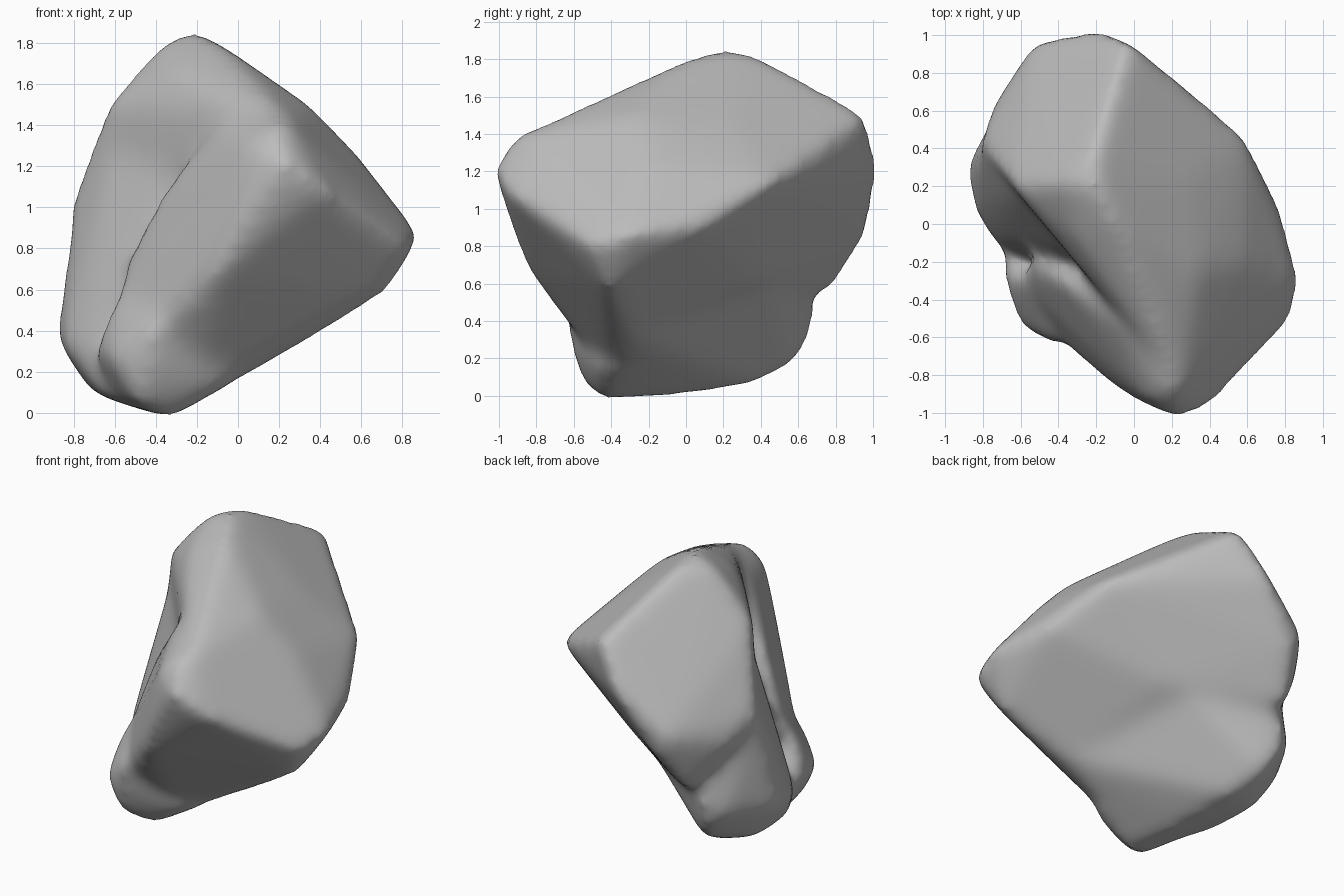
import bpy
import bmesh

cube = bpy.data.objects.get("Cube")
if cube:
    bpy.data.objects.remove(cube, do_unlink=True)

stone = bpy.data.materials.new("grey stone")
stone.use_nodes = True
colour = (0.5, 0.5, 0.5, 1)
stone.diffuse_color = colour
stone.node_tree.nodes["Principled BSDF"].inputs["Base Color"].default_value = colour


def add_chunk(bm, corners):
    """Add the convex block spanned by a few corner points."""
    verts = [bm.verts.new(c) for c in corners]
    hull = bmesh.ops.convex_hull(bm, input=verts)
    spare = {v for v in hull["geom_interior"] + hull["geom_unused"]
             if isinstance(v, bmesh.types.BMVert)}
    bmesh.ops.delete(bm, geom=list(spare), context="VERTS")


bm = bmesh.new()

# Upper block: ridge, left wall, sloping top down to the nose, underside
add_chunk(bm, [
    (-.2, .2, 1.87), (-.37, .22, 1.81), (-.1, 0, 1.81), (-.2, .42, 1.82),
    (-.03, .98, 1.51), (-.54, .96, .97), (-.2, 1.04, 1.2), (-.45, .96, .84),
    (-.77, .6, .86), (-.83, .42, 1), (-.65, .2, 1.5), (-.3, -.1, 1.67),
    (-.09, -.44, 1.52), (.15, -.42, 1.58), (.35, -.25, 1.5), (.58, -.2, 1.26),
    (.3, .25, 1.46), (.89, -.3, .86), (.84, -.52, .8), (.78, .1, .9),
    (.61, .46, 1.14), (.72, -.42, .57), (.25, -.87, 1.41), (.42, -.95, 1.1),
    (.3, -.3, .32), (-.2, 0, .3), (.1, .4, .62), (-.56, .79, .56)])

# Lower back bulge, rising into the left wall
add_chunk(bm, [
    (-.89, .3, .36), (-.85, .06, .32), (-.73, .6, .38), (-.62, .68, .32),
    (-.6, .7, .46), (-.55, .6, .17), (-.72, .28, .1), (-.45, .36, .06),
    (-.4, 0, 0), (-.33, -.4, -.03), (-.66, -.15, .07), (-.74, -.1, .3),
    (-.8, .4, 1.05), (-.6, .2, 1.42), (-.25, -.15, 1.45), (-.5, .6, .9),
    (.2, 0, .56), (.3, -.3, .32), (0, .45, .64)])

# Front block with its blunt nose
add_chunk(bm, [
    (.24, -1.04, 1.22), (.07, -.94, 1.3), (.2, -.9, 1.42), (.12, -.45, 1.52),
    (.42, -.97, 1.1), (.84, -.52, .8), (.72, -.42, .57), (-.03, -.92, .88),
    (-.1, -.86, .68), (-.4, -.62, .4), (-.63, -.28, .45), (-.56, -.2, .72),
    (-.38, -.3, 1.08), (-.1, -.52, 1.41), (.3, -.3, .32), (0, 0, .9),
    (-.2, -.4, .1)])

# Low left foot under the front block
add_chunk(bm, [
    (-.61, -.55, .25), (-.42, -.62, .25), (-.5, -.55, .04), (-.33, -.43, -.04),
    (-.69, -.32, .3), (-.7, -.18, .28), (-.6, -.2, .07), (-.42, -.65, .44),
    (-.62, -.28, .55), (-.2, -.3, .5), (-.13, -.49, .14), (0, -.4, .14)])

bmesh.ops.recalc_face_normals(bm, faces=bm.faces)
mesh = bpy.data.meshes.new("boulder")
bm.to_mesh(mesh)
bm.free()
boulder = bpy.data.objects.new("boulder", mesh)
bpy.context.collection.objects.link(boulder)

# Fuse the blocks and wear down their edges
fuse = boulder.modifiers.new("fuse", "REMESH")
fuse.mode = "VOXEL"
fuse.voxel_size = 0.03
wear = boulder.modifiers.new("wear", "SMOOTH")
wear.factor = 0.5
wear.iterations = 44
graph = bpy.context.evaluated_depsgraph_get()
worn = bpy.data.meshes.new_from_object(boulder.evaluated_get(graph))
boulder.modifiers.clear()
boulder.data = worn

worn.materials.clear()
worn.materials.append(stone)
for face in worn.polygons:
    face.use_smooth = True
    face.material_index = 0
worn.update()
